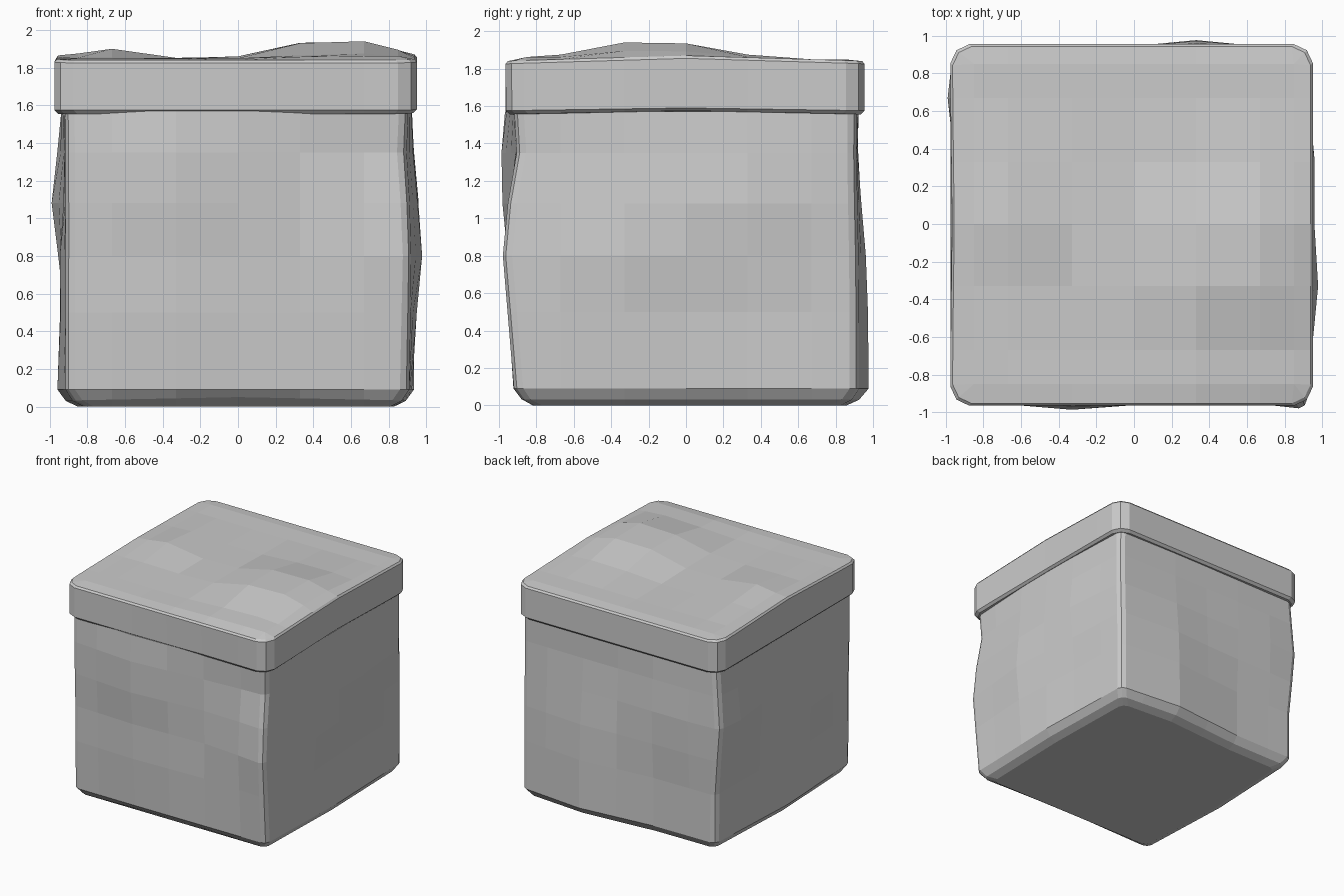
import bpy, bmesh

if "Cube" in bpy.data.objects:
    bpy.data.objects.remove(bpy.data.objects["Cube"])

# side order: front, right, back, left (counter-clockwise from above)
COLS = [-0.85, -0.67, -0.33, 0.0, 0.33, 0.67, 0.85]


def place(side, u, out):
    return [(u, -out), (out, u), (-u, out), (-out, -u)][side]


def offset(bumps, u, z):
    """Sum of tent-shaped bumps (u, z, height, u radius, z radius) on one side."""
    return sum(h * max(0, 1 - abs(u - bu) / ru) * max(0, 1 - abs(z - bz) / rz)
               for bu, bz, h, ru, rz in bumps)


def ring(bm, z, outs, inset, bumps, lift=(0, 0, 0, 0), gap=0.1):
    """Rounded-square loop of 8 vertices per side; gap is the corner size."""
    def out(s, u):
        return outs[s % 4] - inset + offset(bumps[s % 4], u, z)

    pts = []
    for s in range(4):
        cols = COLS[:]
        cols[0] = gap - out(s + 3, 0.87)            # corners follow neighbour sides
        cols[-1] = out(s + 1, -0.87) - gap
        for u in cols:
            x, y = place(s, u, out(s, u))
            pts.append((x, y, z + lift[s] * max(0, 1 - abs(u))))
        pts.append(None)
    for i in range(7, 32, 8):                       # corner point pushed outward
        a, b = pts[i - 1], pts[(i + 1) % 32]
        sx, sy = (1 if a[0] > 0 else -1), (1 if a[1] > 0 else -1)
        pts[i] = ((a[0] + b[0]) / 2 + sx * gap * 0.18,
                  (a[1] + b[1]) / 2 + sy * gap * 0.18, (a[2] + b[2]) / 2)
    return [bm.verts.new(p) for p in pts]


def bridge(bm, a, b):
    n = len(a)
    for i in range(n):
        j = (i + 1) % n
        bm.faces.new((a[i], a[j], b[j], b[i]))


def finish(bm, name):
    bmesh.ops.recalc_face_normals(bm, faces=bm.faces[:])
    me = bpy.data.meshes.new(name)
    bm.to_mesh(me)
    bm.free()
    bpy.context.collection.objects.link(bpy.data.objects.new(name, me))


# body: lumpy rounded box
body_bumps = [
    [(-0.33, 1.22, 0.08, 0.8, 0.6), (0.87, 0.8, 0.06, 0.5, 0.7),
     (0.87, 1.35, -0.03, 0.5, 0.3), (0.0, 1.57, 0.02, 1.2, 0.3),
     (-0.33, 0.5, 0.03, 0.9, 0.45)],
    [(-0.33, 0.82, 0.07, 0.7, 0.7), (0.3, 1.08, 0.05, 0.6, 0.5),
     (0.0, 0.1, 0.025, 0.8, 0.45), (-0.1, 1.57, 0.015, 1.0, 0.3),
     (-0.87, 1.35, -0.02, 0.4, 0.4)],
    [(-0.33, 0.7, 0.06, 0.7, 0.7), (-0.33, 0.1, 0.06, 0.7, 0.6),
     (0.5, 1.0, 0.04, 0.6, 0.5), (-0.2, 1.57, 0.015, 1.0, 0.3)],
    [(-0.67, 1.08, 0.075, 0.65, 0.6), (0.2, 0.75, 0.045, 0.6, 0.5),
     (0.0, 0.1, 0.045, 0.9, 0.6), (0.0, 1.57, 0.025, 1.0, 0.4)],
]
bm = bmesh.new()
levels = [(0.0, 0.1), (0.03, 0.04), (0.09, 0), (0.5, 0), (0.8, 0),
          (1.08, 0), (1.35, 0), (1.57, 0)]
rings = [ring(bm, z, (0.92, 0.91, 0.91, 0.915), ins, body_bumps,
              (0.02 if z == 0.03 else 0, 0, 0, 0), 0.05)
         for z, ins in levels]
for a, b in zip(rings, rings[1:]):
    bridge(bm, a, b)
bm.faces.new(rings[0][::-1])
bm.faces.new(rings[-1])
finish(bm, "body")

# lid: overhanging rim with an uneven top
flat = [[(0.4, 1.6, -0.012, 0.6, 0.2)], [(0, 1.6, -0.01, 0.7, 0.2)],
        [], [(0, 1.8, -0.01, 0.7, 0.2)]]
outs = (0.965, 0.95, 0.955, 0.975)
lift = (0.0, 0.03, 0.0, 0.025)
bm = bmesh.new()
rings = [ring(bm, 1.555, outs, 0.02, flat, (0, 0.02, 0, 0)),
         ring(bm, 1.575, outs, 0, flat, (0, 0.015, 0, 0)),
         ring(bm, 1.825, outs, 0, flat, lift),
         ring(bm, 1.84, outs, 0.012, flat, lift)]
for a, b in zip(rings, rings[1:]):
    bridge(bm, a, b)
bm.faces.new(rings[0][::-1])

# lid top heights, rows front to back
H = [[1.850, 1.845, 1.850, 1.865, 1.875],
     [1.855, 1.850, 1.860, 1.930, 1.940],
     [1.900, 1.852, 1.858, 1.932, 1.935],
     [1.870, 1.850, 1.850, 1.870, 1.875],
     [1.850, 1.848, 1.848, 1.850, 1.850]]
grid = []
for r, y in enumerate(COLS):
    row = []
    for c, x in enumerate(COLS):
        h = H[min(max(r - 1, 0), 4)][min(max(c - 1, 0), 4)]
        if r in (0, 6) or c in (0, 6):
            h = (h + 1.85) / 2
        row.append(bm.verts.new((x, y, h)))
    grid.append(row)
for r in range(6):
    for c in range(6):
        bm.faces.new((grid[r][c], grid[r][c + 1],
                      grid[r + 1][c + 1], grid[r + 1][c]))
edges = [grid[0], [g[6] for g in grid], grid[6][::-1],
         [g[0] for g in grid][::-1]]
rim = rings[-1]
for s in range(4):
    for i in range(6):
        k = s * 8 + i
        bm.faces.new((rim[k], rim[k + 1], edges[s][i + 1], edges[s][i]))
    k = s * 8 + 6
    bm.faces.new((rim[k], rim[k + 1], edges[s][6]))
    bm.faces.new((rim[k + 1], rim[(k + 2) % 32], edges[s][6]))
finish(bm, "lid")
